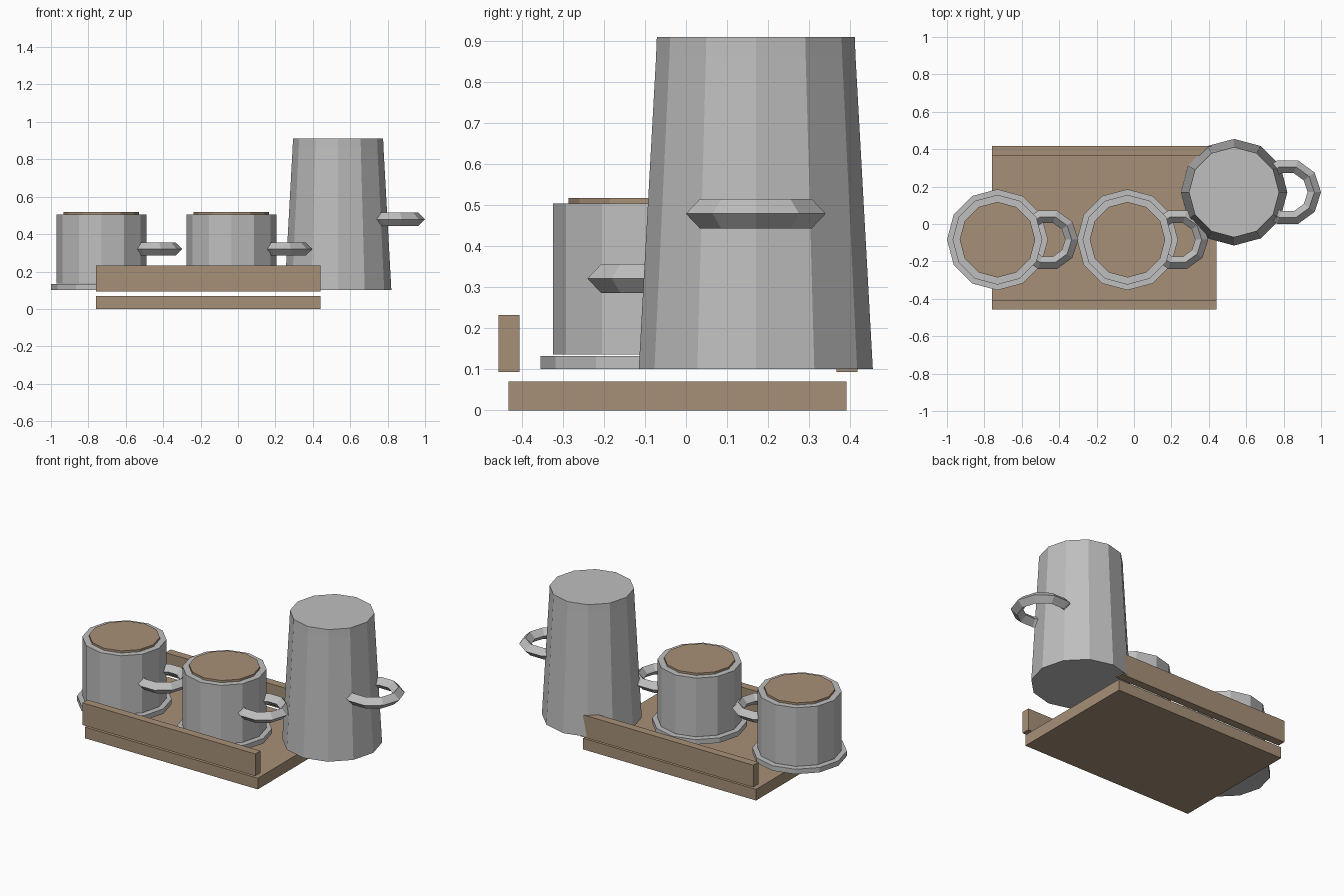
import bpy, bmesh, math
from mathutils import Matrix

if "Cube" in bpy.data.objects:
    bpy.data.objects.remove(bpy.data.objects["Cube"])


def material(name, rgb):
    m = bpy.data.materials.new(name)
    m.diffuse_color = (*rgb, 1)
    m.use_nodes = True
    m.node_tree.nodes["Principled BSDF"].inputs["Base Color"].default_value = m.diffuse_color
    return m


METAL = material("grey_metal", (0.52, 0.52, 0.52))
WOOD = material("brown_wood", (0.39, 0.28, 0.185))


def finish(name, bm, mat):
    bmesh.ops.recalc_face_normals(bm, faces=bm.faces)
    mesh = bpy.data.meshes.new(name)
    bm.to_mesh(mesh)
    bm.free()
    mesh.materials.append(mat)
    ob = bpy.data.objects.new(name, mesh)
    bpy.context.collection.objects.link(ob)
    return ob


def box(name, x, y, z, mat):
    """Box from (min, max) ranges."""
    bm = bmesh.new()
    size = [r[1] - r[0] for r in (x, y, z)]
    mid = [(r[0] + r[1]) / 2 for r in (x, y, z)]
    bmesh.ops.create_cube(bm, size=1, matrix=Matrix.Translation(mid) @ Matrix.Diagonal((*size, 1)))
    return finish(name, bm, mat)


def turned(name, cx, cy, profile, mat, sides=12):
    """Closed faceted solid from (radius, height) rings."""
    bm = bmesh.new()
    rings = []
    for r, z in profile:
        rings.append([bm.verts.new((cx + r * math.cos(i * math.tau / sides),
                                    cy + r * math.sin(i * math.tau / sides), z))
                      for i in range(sides)])
    for a, b in zip(rings, rings[1:]):
        for i in range(sides):
            j = (i + 1) % sides
            bm.faces.new((a[i], a[j], b[j], b[i]))
    bm.faces.new(rings[0])
    bm.faces.new(rings[-1])
    return finish(name, bm, mat)


def ring_handle(name, cx, cy, cz, major, minor, mat, n=10, m=4):
    """Flat-lying ring with a diamond section, half buried in its vessel."""
    bm = bmesh.new()
    grid = []
    for i in range(n):
        a = i * math.tau / n
        loop = []
        for k in range(m):
            b = k * math.tau / m
            r = major + minor * math.cos(b)
            loop.append(bm.verts.new((cx + r * math.cos(a), cy + r * math.sin(a),
                                      cz + minor * math.sin(b))))
        grid.append(loop)
    for i in range(n):
        for k in range(m):
            p, q = grid[i], grid[(i + 1) % n]
            bm.faces.new((p[k], q[k], q[(k + 1) % m], p[(k + 1) % m]))
    return finish(name, bm, mat)


# Tray: base board and two raised rails
TRAY_X = (-0.76, 0.44)
box("tray_base", TRAY_X, (-0.432, 0.391), (0, 0.07), WOOD)
box("front_rail", TRAY_X, (-0.457, -0.406), (0.093, 0.232), WOOD)
box("back_rail", TRAY_X, (0.367, 0.418), (0.093, 0.232), WOOD)

# Two cups with saucers, drinks and handles
CUP_Y = -0.084
for side, x in (("left", -0.73), ("right", -0.035)):
    turned(side + "_saucer", x, CUP_Y, [(0.27, 0.101), (0.27, 0.132)], METAL)
    turned(side + "_cup", x, CUP_Y, [(0.24, 0.136), (0.24, 0.504)], METAL)
    turned(side + "_drink", x, CUP_Y, [(0.202, 0.49), (0.202, 0.517)], WOOD)
    ring_handle(side + "_cup_handle", x + 0.268, CUP_Y, 0.321, 0.129, 0.035, METAL)

# Tapered pot with a straight top band and a ring handle
turned("pot", 0.535, 0.17, [(0.285, 0.101), (0.243, 0.86), (0.241, 0.91)], METAL)
ring_handle("pot_handle", 0.821, 0.17, 0.479, 0.143, 0.036, METAL)
